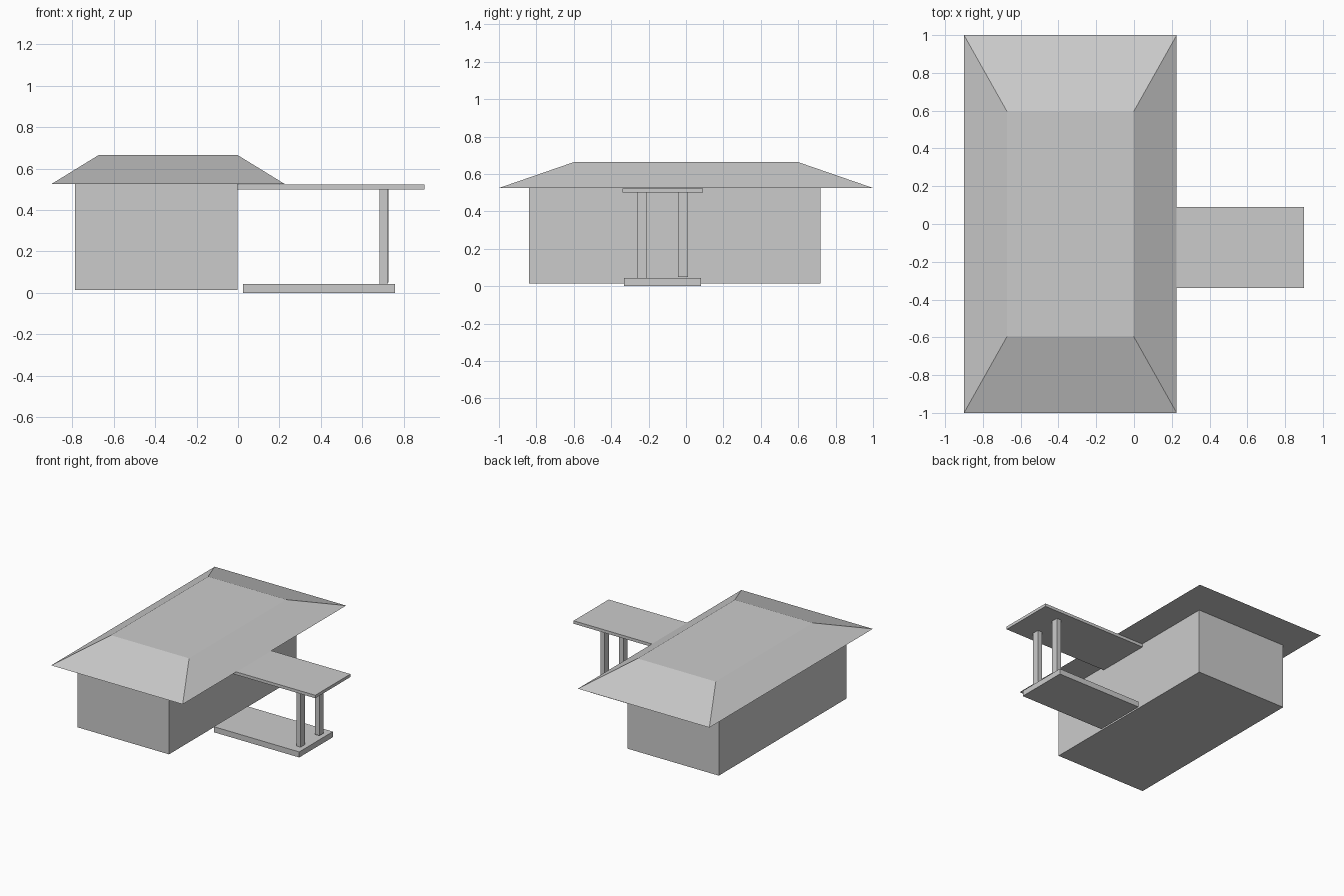
import bpy
import bmesh

if "Cube" in bpy.data.objects:
    bpy.data.objects.remove(bpy.data.objects["Cube"])


def solid(name, bottom, top):
    """Closed six-sided solid between two rectangles given as (x0, x1, y0, y1, z)."""
    bm = bmesh.new()
    rings = []
    for x0, x1, y0, y1, z in (bottom, top):
        rings.append([bm.verts.new((x, y, z))
                      for x, y in ((x0, y0), (x1, y0), (x1, y1), (x0, y1))])
    low, high = rings
    bm.faces.new(low[::-1])
    bm.faces.new(high)
    for i in range(4):
        j = (i + 1) % 4
        bm.faces.new((low[i], low[j], high[j], high[i]))
    mesh = bpy.data.meshes.new(name)
    bm.to_mesh(mesh)
    bm.free()
    obj = bpy.data.objects.new(name, mesh)
    bpy.context.collection.objects.link(obj)
    return obj


def box(name, x, y, z):
    return solid(name, (*x, *y, z[0]), (*x, *y, z[1]))


# Main building
box("house_walls", (-0.785, -0.003), (-0.84, 0.72), (0.015, 0.525))

# Hipped roof with a flat top
solid("hip_roof", (-0.9, 0.226, -1, 1, 0.525), (-0.672, -0.002, -0.595, 0.595, 0.665))

# Porch floor and canopy
box("porch_floor", (0.025, 0.757), (-0.332, 0.08), (0, 0.043))
box("porch_canopy", (-0.005, 0.9), (-0.34, 0.09), (0.5, 0.523))

# Porch posts; the rear one sits slightly further out and higher
for name, x, y, z in (("front_post", 0.683, -0.262, 0.043), ("rear_post", 0.69, -0.043, 0.05)):
    box(name, (x, x + 0.037), (y, y + 0.053), (z, 0.5))
